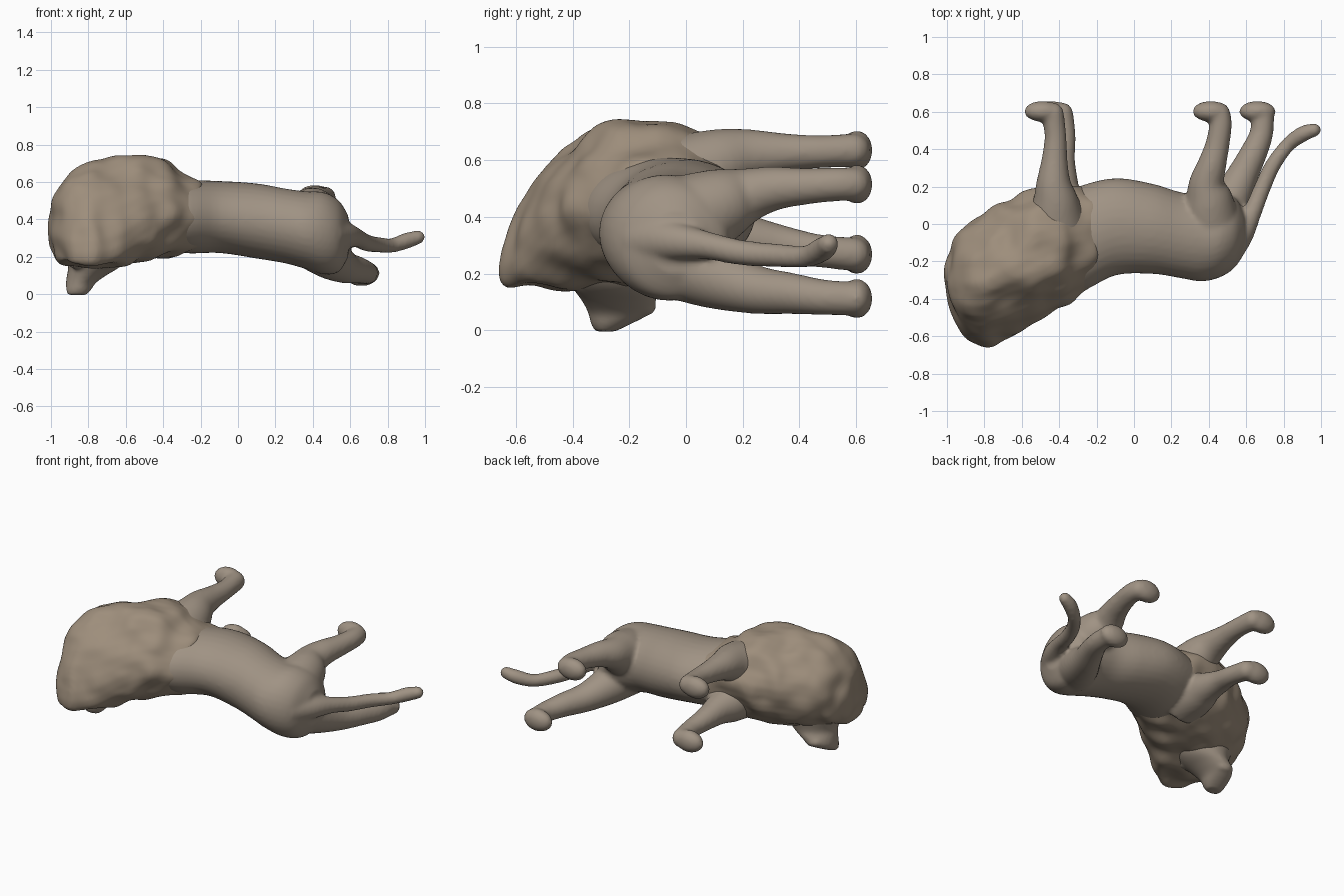
import bpy, bmesh, math
from mathutils import Vector, Matrix


def material(name, rgb):
    m = bpy.data.materials.new(name)
    m.diffuse_color = (*rgb, 1)
    return m


def spline(rows, steps=5):
    """Catmull-Rom interpolation of equal-length rows of numbers."""
    out = []
    for i in range(len(rows) - 1):
        p = [rows[max(0, min(len(rows) - 1, i + k))] for k in (-1, 0, 1, 2)]
        for s in range(steps):
            t = s / steps
            out.append([0.5 * (2 * b + (c - a) * t + (2 * a - 5 * b + 4 * c - d) * t * t
                               + (3 * b - a - 3 * c + d) * t ** 3) for a, b, c, d in zip(*p)])
    return out + [list(rows[-1])]


def loft(bm, rings):
    """Closed skin over a list of point rings."""
    vs = [[bm.verts.new(p) for p in r] for r in rings]
    n = len(vs[0])
    faces = [bm.faces.new((a[j], a[(j + 1) % n], b[(j + 1) % n], b[j]))
             for a, b in zip(vs, vs[1:]) for j in range(n)]
    faces += [bm.faces.new(vs[0]), bm.faces.new(vs[-1])]
    bmesh.ops.recalc_face_normals(bm, faces=faces)


ANGLES = [2 * math.pi * i / 32 for i in range(32)]


def tube(bm, rows):
    """Tapered limb from rows of x, y, z, radius."""
    pts = spline(rows)
    rings = []
    for i, p in enumerate(pts):
        a, b = pts[max(0, i - 1)], pts[min(len(pts) - 1, i + 1)]
        q = (Vector(b[:3]) - Vector(a[:3])).to_track_quat('Z', 'Y')
        rings.append([Vector(p[:3]) + q @ Vector((math.cos(t), math.sin(t), 0)) * p[3] for t in ANGLES])
    loft(bm, rings)
    ball(bm, pts[-1][:3], [pts[-1][3]] * 3)


def ball(bm, c, r):
    bmesh.ops.create_uvsphere(bm, u_segments=24, v_segments=16, radius=1,
                              matrix=Matrix.Translation(c) @ Matrix.Diagonal((*r, 1)))


def sections(bm, rows):
    """Skin along x from rows of x, y min, y max, z min, z max, lean of the back edge."""
    rings = []
    for x, y0, y1, z0, z1, lean in spline(rows):
        ring = []
        for t in ANGLES:
            c, s = math.cos(t), math.sin(t)
            rz = (z1 - z0) / 2
            z = (z0 + z1) / 2 + rz * s - lean * rz * max(0, -c) ** 2
            ring.append((x, (y0 + y1) / 2 + (y1 - y0) / 2 * c, max(z, z0)))
        rings.append(ring)
    loft(bm, rings)


def finish(bm, name, mat, smooth, rough=0.0):
    """Fuse the overlapping volumes into one smooth skin."""
    me = bpy.data.meshes.new(name)
    bm.to_mesh(me)
    bm.free()
    ob = bpy.data.objects.new(name, me)
    bpy.context.collection.objects.link(ob)
    me.materials.append(mat)
    r = ob.modifiers.new("fuse", 'REMESH')
    r.mode, r.voxel_size, r.use_smooth_shade = 'VOXEL', 0.012, True
    if rough:
        tex = bpy.data.textures.new(name + "_tufts", 'CLOUDS')
        tex.noise_scale, tex.noise_depth = 0.13, 0
        d = ob.modifiers.new("tufts", 'DISPLACE')
        d.texture, d.strength, d.mid_level = tex, rough, 0.5
    s = ob.modifiers.new("soften", 'SMOOTH')
    s.factor, s.iterations = 0.5, smooth


fur = material("fur", (0.35, 0.29, 0.23))
mane_fur = material("mane_fur", (0.34, 0.27, 0.20))

# Torso and rump
bm = bmesh.new()
sections(bm, [(-0.55, -0.36, 0.10, 0.27, 0.60, 0), (-0.3, -0.365, 0.20, 0.22, 0.61, 0),
              (-0.1, -0.275, 0.245, 0.22, 0.605, 0), (0.1, -0.267, 0.215, 0.19, 0.592, 0),
              (0.25, -0.29, 0.17, 0.165, 0.565, 0), (0.36, -0.307, 0.16, 0.135, 0.55, 0),
              (0.46, -0.285, 0.16, 0.105, 0.545, 0), (0.54, -0.23, 0.14, 0.12, 0.50, 0),
              (0.59, -0.13, 0.06, 0.2, 0.42, 0)])

# Legs: path and paw centre
legs = [
    ([(0.41, 0.0, 0.39, 0.16), (0.40, 0.13, 0.445, 0.13), (0.39, 0.22, 0.478, 0.096),
      (0.415, 0.31, 0.50, 0.078), (0.445, 0.42, 0.508, 0.065), (0.463, 0.53, 0.515, 0.06),
      (0.455, 0.59, 0.515, 0.06)], 0.41),
    ([(0.44, -0.02, 0.245, 0.14), (0.50, 0.10, 0.19, 0.115), (0.57, 0.24, 0.145, 0.087),
      (0.635, 0.37, 0.13, 0.073), (0.68, 0.48, 0.117, 0.063), (0.69, 0.59, 0.112, 0.06)], 0.66),
    ([(-0.42, 0.0, 0.53, 0.17), (-0.42, 0.12, 0.59, 0.125), (-0.43, 0.22, 0.618, 0.093),
      (-0.425, 0.34, 0.626, 0.07), (-0.42, 0.47, 0.63, 0.058), (-0.435, 0.59, 0.635, 0.06)], -0.49),
    ([(-0.40, 0.0, 0.35, 0.17), (-0.40, 0.12, 0.325, 0.125), (-0.39, 0.22, 0.315, 0.093),
      (-0.385, 0.34, 0.30, 0.07), (-0.37, 0.47, 0.28, 0.058), (-0.385, 0.59, 0.268, 0.06)], -0.445)]
for path, px in legs:
    tube(bm, path)
    ball(bm, (px, 0.602, path[-1][2]), (0.098, 0.056, 0.07))

# Tail
tube(bm, [(0.48, -0.15, 0.32, 0.10), (0.57, -0.05, 0.315, 0.072), (0.635, 0.07, 0.30, 0.05),
          (0.685, 0.19, 0.275, 0.045), (0.74, 0.31, 0.265, 0.042), (0.82, 0.42, 0.26, 0.039),
          (0.90, 0.48, 0.285, 0.043), (0.963, 0.503, 0.305, 0.037)])
finish(bm, "body_with_legs_and_tail", fur, 8)

# Mane, leaning towards the crown of the turned head
bm = bmesh.new()
sections(bm, [(-0.20, -0.318, 0.18, 0.235, 0.60, 0), (-0.30, -0.39, 0.20, 0.215, 0.66, 0.1),
              (-0.40, -0.455, 0.205, 0.20, 0.73, 0.25), (-0.5, -0.515, 0.19, 0.18, 0.752, 0.42),
              (-0.6, -0.575, 0.17, 0.16, 0.737, 0.6), (-0.7, -0.625, 0.125, 0.152, 0.72, 0.72),
              (-0.8, -0.658, 0.06, 0.152, 0.70, 0.75), (-0.9, -0.61, -0.02, 0.165, 0.65, 0.75),
              (-0.965, -0.50, -0.09, 0.19, 0.55, 0.6), (-1.004, -0.36, -0.18, 0.26, 0.43, 0.4)])
finish(bm, "mane", mane_fur, 8, 0.04)

# Face and muzzle pointing down to the side
bm = bmesh.new()
face = [(-0.75, -0.28, 0.25, 0.20, 0.20), (-0.765, -0.255, 0.155, 0.145, 0.15),
        (-0.81, -0.235, 0.10, 0.105, 0.13), (-0.84, -0.235, 0.06, 0.08, 0.11),
        (-0.852, -0.265, 0.022, 0.066, 0.07), (-0.86, -0.285, -0.004, 0.05, 0.035)]
loft(bm, [[(x + rx * math.cos(t), y + ry * math.sin(t), z) for t in ANGLES]
          for x, y, z, rx, ry in spline(face)])
# Chin and brows
ball(bm, (-0.83, -0.15, 0.085), (0.06, 0.045, 0.035))
for bx in (-0.86, -0.71):
    ball(bm, (bx, -0.37, 0.165), (0.05, 0.04, 0.03))
finish(bm, "face", fur, 3)
